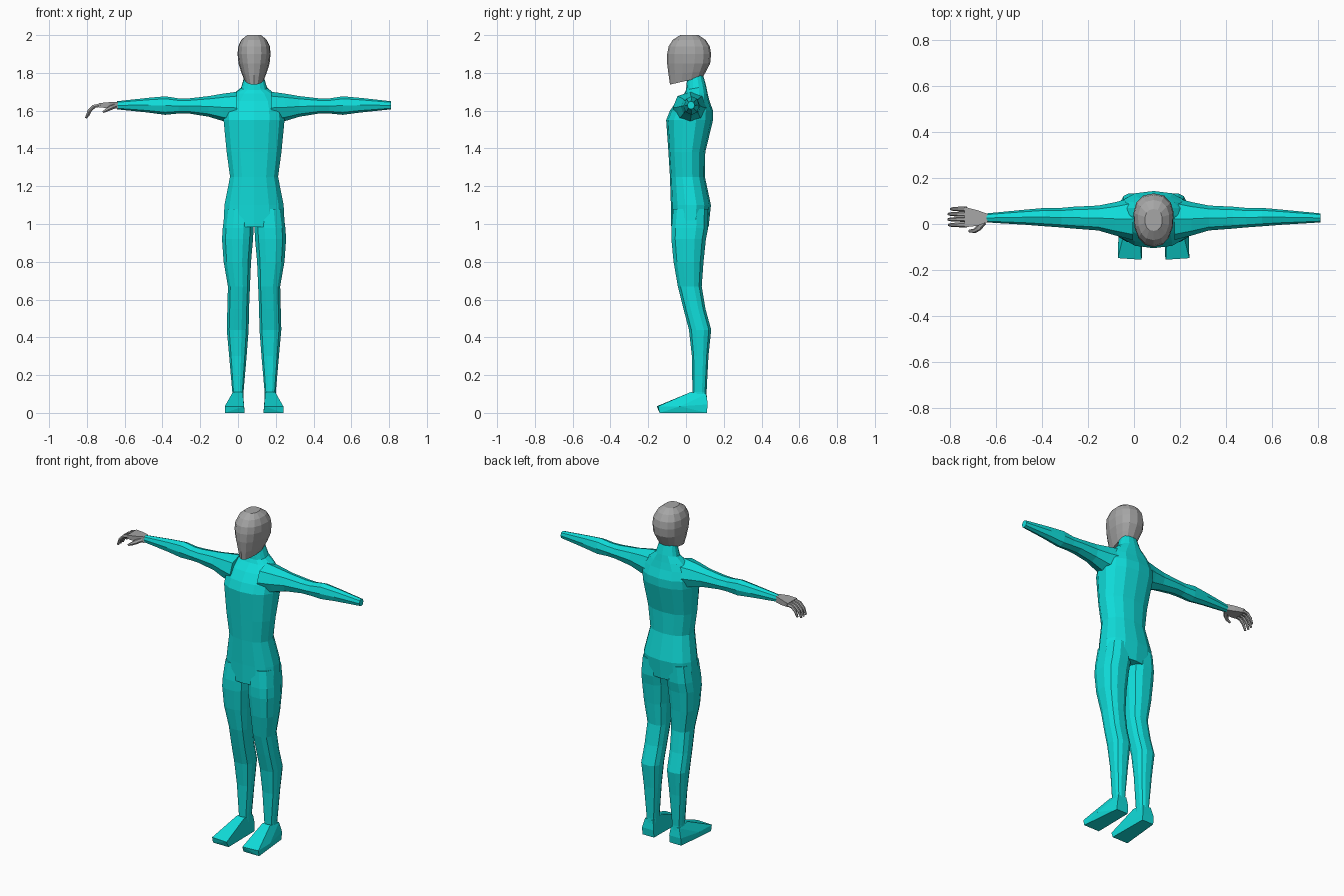
import bpy, bmesh, math
from mathutils import Vector

if "Cube" in bpy.data.objects:
    bpy.data.objects.remove(bpy.data.objects["Cube"])

CX = 0.085  # the figure stands off centre because only one arm ends in a hand


def material(name, rgb):
    m = bpy.data.materials.new(name)
    m.diffuse_color = (*rgb, 1)
    m.use_nodes = True
    m.node_tree.nodes["Principled BSDF"].inputs["Base Color"].default_value = m.diffuse_color
    return m


TEAL = material("teal suit", (0.005, 0.72, 0.70))
GREY = material("grey skin", (0.38, 0.38, 0.38))


def finish(name, bm, mat):
    bmesh.ops.recalc_face_normals(bm, faces=bm.faces)
    mesh = bpy.data.meshes.new(name)
    bm.to_mesh(mesh)
    bm.free()
    mesh.materials.append(mat)
    ob = bpy.data.objects.new(name, mesh)
    bpy.context.collection.objects.link(ob)
    return ob


def skin(name, rings, mat):
    """Join rings of points with quads and cap both ends."""
    bm = bmesh.new()
    vs = [[bm.verts.new(p) for p in ring] for ring in rings]
    n = len(vs[0])
    for a, b in zip(vs, vs[1:]):
        for i in range(n):
            j = (i + 1) % n
            bm.faces.new((a[i], a[j], b[j], b[i]))
    bm.faces.new(vs[0])
    bm.faces.new(vs[-1])
    return finish(name, bm, mat)


def oval(n, u0, u1, v0, v1, power=2.0, taper=0.0):
    """Superellipse inside a box; taper narrows the low-v side."""
    pts = []
    for i in range(n):
        t = 2 * math.pi * (i + 0.5 * (n % 4 == 0 and power > 2.3)) / n + math.pi / 2
        c, s = math.cos(t), math.sin(t)
        c = math.copysign(abs(c) ** (2 / power), c)
        s = math.copysign(abs(s) ** (2 / power), s)
        pts.append(((u0 + u1) / 2 + (u1 - u0) / 2 * c * (1 + taper * s),
                    (v0 + v1) / 2 + (v1 - v0) / 2 * s, s))
    return pts


def hull(name, pts, mat):
    bm = bmesh.new()
    for p in pts:
        bm.verts.new(p)
    bmesh.ops.convex_hull(bm, input=bm.verts)
    bmesh.ops.dissolve_limit(bm, angle_limit=0.02, verts=bm.verts, edges=bm.edges)
    return finish(name, bm, mat)


def tube(name, path, radii, mat, sides=6):
    """Tapered finger along a path of points."""
    path = [Vector(p) for p in path]
    rings = []
    for i, p in enumerate(path):
        d = (path[min(i + 1, len(path) - 1)] - path[max(i - 1, 0)]).normalized()
        side = d.cross(Vector((0, 0, 1))).normalized()
        up = side.cross(d)
        rings.append([p + radii[i] * (side * math.cos(a) + up * math.sin(a))
                      for a in (2 * math.pi * k / sides for k in range(sides))])
    return skin(name, rings, mat)


# Torso and neck: height, half width, front y, back y, forward tilt
torso = [(0.985, .166, -.078, .12, 0), (1.10, .16, -.08, .132, 0), (1.25, .13, -.085, .10, 0),
         (1.38, .148, -.093, .102, 0), (1.55, .165, -.105, .143, 0), (1.60, .163, -.085, .143, 0),
         (1.65, .148, -.05, .125, 0), (1.69, .11, -.01, .115, 0), (1.72, .07, 0, .107, .01),
         (1.775, .053, .005, .09, .015)]
skin("torso", [[(CX + x, y, z + tilt * s) for x, y, s in oval(14, -w, w, y0, y1, 2.35)]
               for z, w, y0, y1, tilt in torso], TEAL)

# Head: height, half width, front y, back y, tilt, narrowing towards the face
head = [(1.758, .05, -.085, .09, .02, .25), (1.80, .066, -.092, .108, .012, .2),
        (1.85, .081, -.10, .128, 0, .15), (1.90, .087, -.10, .133, 0, .1),
        (1.94, .084, -.092, .126, 0, .08), (1.975, .068, -.07, .104, 0, .05),
        (2.0, .038, -.03, .065, 0, 0)]
skin("head", [[(CX + x, y, z + tilt * s) for x, y, s in oval(14, -w, w, y0, y1, 2.3, tp)]
              for z, w, y0, y1, tilt, tp in head], GREY)

# Legs: height, inner x, outer x, front y, back y
leg = [(1.08, 0, .155, -.07, .12), (.98, 0, .168, -.08, .12), (.92, .003, .172, -.08, .108),
       (.80, .014, .163, -.068, .095), (.67, .02, .14, -.045, .085), (.55, .025, .143, -.015, .105),
       (.44, .027, .146, .014, .135), (.30, .038, .133, .03, .12), (.11, .055, .116, .033, .11),
       (.05, .055, .12, .033, .113)]

# Arms: distance from middle, front y, back y, bottom z, top z
arm = [(.09, -.07, .115, 1.53, 1.70), (.165, -.05, .095, 1.545, 1.69), (.24, -.028, .08, 1.568, 1.677),
       (.345, -.02, .075, 1.585, 1.665), (.40, -.015, .07, 1.585, 1.665), (.47, -.01, .07, 1.578, 1.676),
       (.56, -.003, .062, 1.59, 1.668), (.725, .007, .046, 1.607, 1.65)]

# Foot outline: distance from middle, y, z
foot = [(.05, -.14, 0), (.155, -.14, 0), (.053, -.155, .035), (.155, -.148, .035),
        (.053, .11, 0), (.13, .11, 0), (.053, .115, .045), (.13, .115, .045), (.152, -.03, .035),
        (.06, .025, .11), (.112, .025, .11), (.06, .108, .10), (.115, .108, .10)]

for s, label in ((-1, "right"), (1, "left")):
    skin(label + "_leg", [[(CX + s * x, y, z) for x, y, _ in oval(12, x0, x1, y0, y1, 2.5)]
                          for z, x0, x1, y0, y1 in leg], TEAL)
    skin(label + "_arm", [[(CX + s * d, y, z) for y, z, _ in oval(8, y0, y1, z0, z1, 2.2)]
                          for d, y0, y1, z0, z1 in arm], TEAL)
    hull(label + "_foot", [(CX + s * x, y, z) for x, y, z in foot], TEAL)

# Single hand: palm, four drooping fingers and a thumb
hull("palm", [(x, y, z) for x, y0, y1, z0, z1 in
              ((-.635, .009, .044, 1.61, 1.647), (-.68, -.008, .06, 1.612, 1.645),
               (-.735, -.014, .074, 1.618, 1.64))
              for y in (y0, y1) for z in (z0, z1)], GREY)
for i, (y, reach) in enumerate(((-.004, .97), (.02, 1.0), (.043, .99), (.065, .86))):
    bend = ((-.725, 1.63), (-.765, 1.622), (-.79, 1.597), (-.805, 1.56))
    path = [(-.725 + (x + .725) * reach, y, 1.63 + (z - 1.63) * reach) for x, z in bend]
    tube("finger_%d" % (i + 1), path, (.011, .010, .009, .006), GREY)
tube("thumb", [(-.652, .008, 1.625), (-.675, -.018, 1.615), (-.692, -.03, 1.605), (-.715, -.03, 1.592)],
     (.013, .013, .010, .006), GREY)
